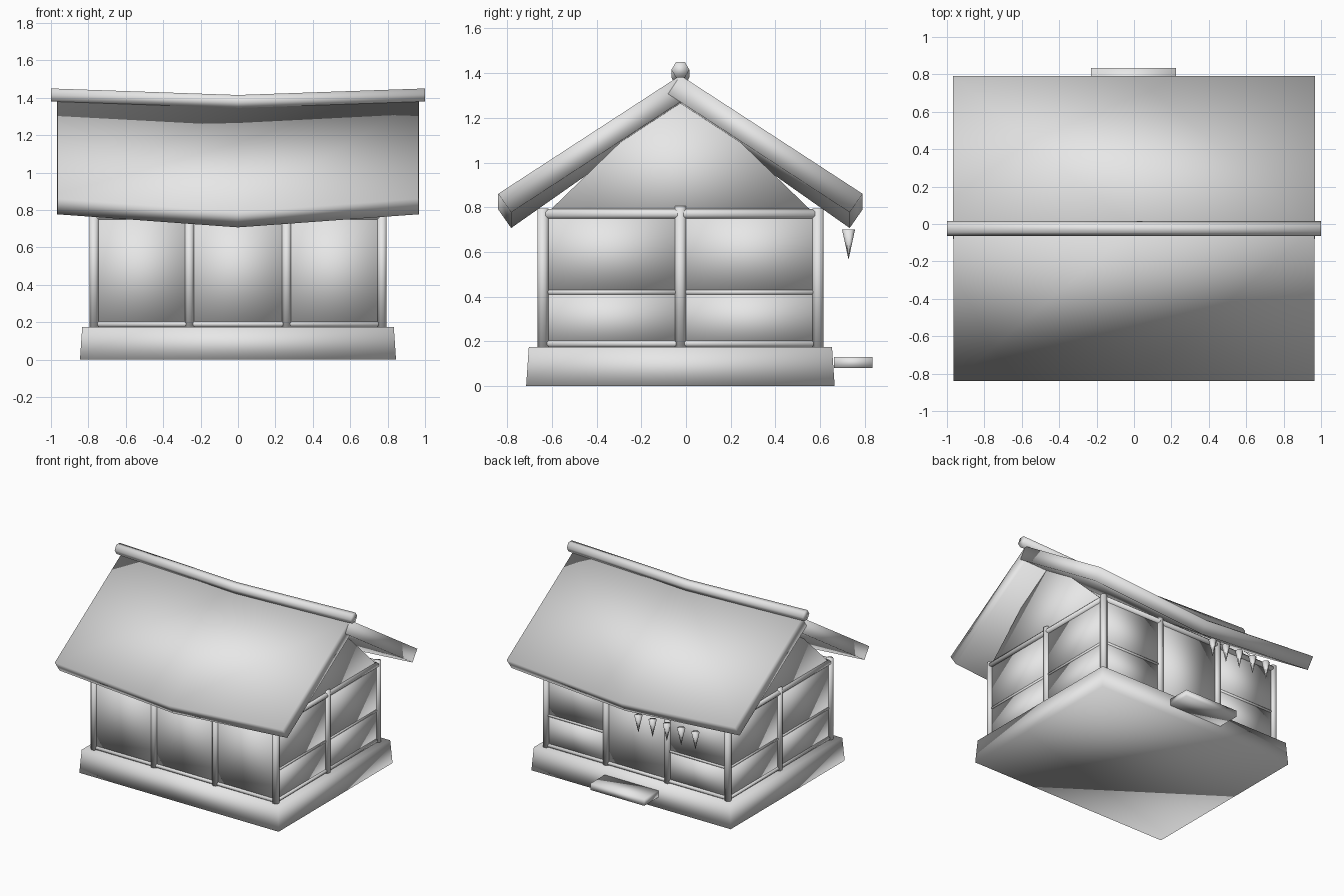
import bpy
import bmesh
import math
from mathutils import Vector

cube = bpy.data.objects.get("Cube")
if cube:
    bpy.data.objects.remove(cube, do_unlink=True)

grey = bpy.data.materials.new("plain grey")
grey.use_nodes = True
grey.diffuse_color = (0.8, 0.8, 0.8, 1)
grey.node_tree.nodes["Principled BSDF"].inputs["Base Color"].default_value = grey.diffuse_color

MID_Y = -0.025            # centre line of the house
WALL_X, WALL_Y = 0.77, 0.615
FLOOR, PLATE = 0.175, 0.77


def loft(name, rings):
    """Closed solid through rings of equal point count."""
    bm = bmesh.new()
    loops = [[bm.verts.new(p) for p in ring] for ring in rings]
    n = len(loops[0])
    for a, b in zip(loops, loops[1:]):
        for i in range(n):
            j = (i + 1) % n
            bm.faces.new((a[i], a[j], b[j], b[i]))
    bm.faces.new(loops[0])
    bm.faces.new(loops[-1])
    bmesh.ops.recalc_face_normals(bm, faces=bm.faces)
    mesh = bpy.data.meshes.new(name)
    bm.to_mesh(mesh)
    bm.free()
    mesh.materials.append(grey)
    for face in mesh.polygons:
        face.use_smooth = True
    obj = bpy.data.objects.new(name, mesh)
    bpy.context.collection.objects.link(obj)
    return obj


def box(name, lo, hi, taper=0.0):
    def ring(z, t):
        return [(lo[0] + t, lo[1] + t, z), (hi[0] - t, lo[1] + t, z),
                (hi[0] - t, hi[1] - t, z), (lo[0] + t, hi[1] - t, z)]
    return loft(name, [ring(lo[2], 0), ring(hi[2], taper)])


def bar(name, start, end, r1, r2=None, sides=8):
    """Straight round bar, or a cone when r2 differs."""
    start, end = Vector(start), Vector(end)
    turn = (end - start).to_track_quat('Z', 'Y')

    def ring(centre, r):
        angles = [math.tau * (i + 0.5) / sides for i in range(sides)]
        return [centre + turn @ Vector((r * math.cos(a), r * math.sin(a), 0)) for a in angles]
    return loft(name, [ring(start, r1), ring(end, r1 if r2 is None else r2)])


# Foundation and doorstep
box("foundation", (-0.845, MID_Y - 0.69, 0), (0.845, MID_Y + 0.69, FLOOR), 0.012)
box("doorstep", (-0.23, 0.662, 0.08), (0.225, 0.835, 0.13))


def wall(name, start, end, bays, mid_bays):
    """Bays of panels with rails, between two corner points."""
    start, end = Vector(start), Vector(end)
    step = (end - start) / bays
    thick = Vector((abs(step.y), abs(step.x), 0)).normalized() * 0.006
    bar(name + "_top_rail", start + Vector((0, 0, PLATE)), end + Vector((0, 0, PLATE)), 0.023)
    bar(name + "_bottom_rail", start + Vector((0, 0, 0.19)), end + Vector((0, 0, 0.19)), 0.016)
    for i in range(bays):
        a, b = start + step * i, start + step * (i + 1)
        levels = [FLOOR, PLATE]
        if i in mid_bays:
            levels.insert(1, 0.42)
            up = Vector((0, 0, 0.42))
            bar(name + "_mid_rail", a + up, b + up, 0.012)
        for low, high in zip(levels, levels[1:]):
            box(name + "_panel", a - thick + Vector((0, 0, low)), b + thick + Vector((0, 0, high)))


# Walls
front, back = MID_Y - WALL_Y, MID_Y + WALL_Y
wall("front_wall", (-WALL_X, front, 0), (WALL_X, front, 0), 3, ())
wall("back_wall", (-WALL_X, back, 0), (WALL_X, back, 0), 3, (0, 2))
for side, x in (("right", -WALL_X), ("left", WALL_X)):
    wall(side + "_wall", (x, front, 0), (x, back, 0), 2, (0, 1))

# Posts
for x in (-WALL_X, -0.26, 0.26, WALL_X):
    for y in (front, back):
        bar("wall_post", (x, y, FLOOR - 0.01), (x, y, 0.795), 0.026)
for x in (-WALL_X, WALL_X):
    bar("gable_post", (x, MID_Y, FLOOR - 0.01), (x, MID_Y, 0.805), 0.026)
    # Triangular gable
    loft("gable", [[(x + d, MID_Y - 0.59, 0.78), (x + d, MID_Y + 0.59, 0.78),
                    (x + d, MID_Y, 1.35)] for d in (-0.006, 0.006)])


# Sagging roof slabs
def roof_ring(x, side, eave_drop, ridge_drop):
    profile = [(0.815, 0.86 - eave_drop), (0, 1.39 - ridge_drop),
               (-0.055, 1.307 - ridge_drop), (0.757, 0.777 - eave_drop)]
    return [(x, MID_Y + side * y, z) for y, z in profile]


for name, side, half in (("front_roof", -1, 0.965), ("back_roof", 1, 0.967)):
    loft(name, [roof_ring(-half, side, 0, 0), roof_ring(0, side, 0.07, 0.03),
                roof_ring(half, side, 0, 0)])

# Ridge pole
hexagon = [(0.04 * math.cos(i * math.pi / 3), 0.04 * math.sin(i * math.pi / 3)) for i in range(6)]
loft("ridge_pole", [[(x, MID_Y + y, height + z) for y, z in hexagon]
                    for x, height in ((-1, 1.415), (0, 1.38), (1, 1.415))])

# Hanging cones under the back eave
for i in range(5):
    x = -0.105 - 0.121 * i
    bar("hanging_cone", (x, 0.727, 0.57), (x, 0.727, 0.70), 0.001, 0.029, sides=6)
